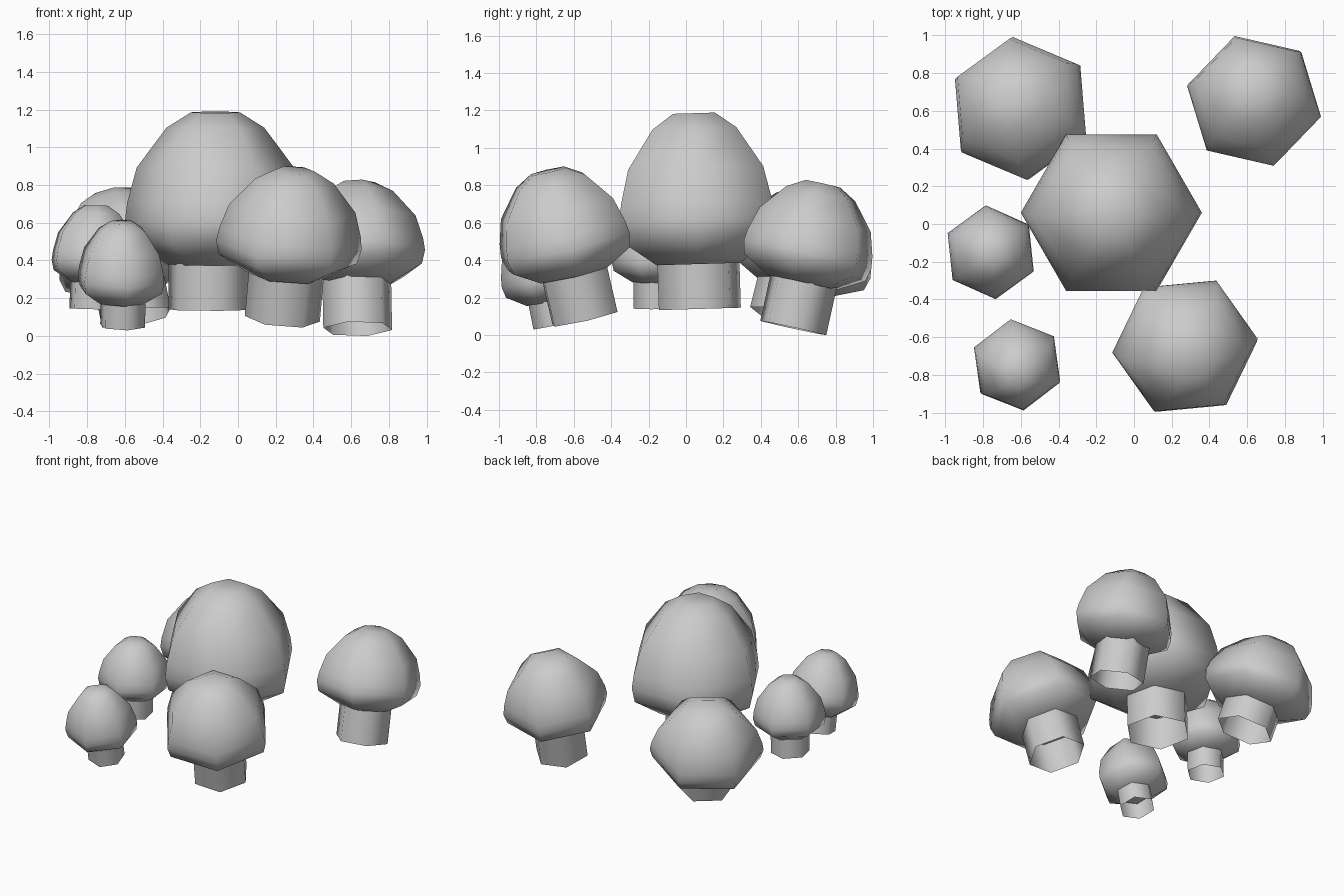
import bpy, bmesh, math
from mathutils import Vector, Matrix

if "Cube" in bpy.data.objects:
    bpy.data.objects.remove(bpy.data.objects["Cube"])

RIM = 0.28  # height fraction of the widest cap ring
# cap rings: radius, height, extra turn
CAP = [(0.54, 0, 0), (0.95, 0.15, 0), (1, RIM, 0), (0.975, 0.4, 0),
       (0.87, 0.63, 0), (0.54, 0.89, 0), (0.27, 0.99, 0)]


def loft(name, profile, turn, matrix, closed):
    """Six-sided skin over (radius, height, turn) rings, optionally closed at both ends."""
    bm = bmesh.new()
    rings = []
    for r, z, extra in profile:
        angles = [math.radians(turn + extra + 60 * i) for i in range(6)]
        rings.append([bm.verts.new((r * math.cos(a), r * math.sin(a), z)) for a in angles])
    for a, b in zip(rings, rings[1:]):
        for i in range(6):
            j = (i + 1) % 6
            bm.faces.new((a[i], a[j], b[j], b[i]))
    if closed:
        bm.faces.new(rings[0][::-1])
        bm.faces.new(rings[-1])
    mesh = bpy.data.meshes.new(name)
    bm.to_mesh(mesh)
    bm.free()
    ob = bpy.data.objects.new(name, mesh)
    ob.matrix_world = matrix
    bpy.context.collection.objects.link(ob)
    bpy.ops.object.select_all(action='DESELECT')
    ob.select_set(True)
    bpy.context.view_layer.objects.active = ob
    bpy.ops.object.shade_smooth_by_angle(angle=math.radians(62))


def mushroom(name, rim, radius, height, lean, turn, stem, stem_radius, stem_turn, stem_shift=(0, 0)):
    """Cap and open stem along a leaning axis; rim is the centre of the widest ring."""
    axis = Vector((*lean, 1))
    tilt = Vector((0, 0, 1)).rotation_difference(axis).to_matrix().to_4x4()
    matrix = Matrix.Translation(rim) @ tilt
    loft(name + "_cap", [(r * radius, (z - RIM) * height, t) for r, z, t in CAP], turn, matrix, True)
    low = -RIM * height
    shift = Matrix.Translation((*stem_shift, 0))
    loft(name + "_stem", [(stem_radius, low - stem, 0), (stem_radius, low + 0.01, 0)],
         stem_turn, shift @ matrix, False)


# Cluster: rim centre, cap radius, cap height, lean, turn, stem length, radius, turn, shift
mushroom("large_mushroom", (-0.12, 0.06, 0.607), 0.48, 0.815, (0, -0.03), 0,
         0.24, 0.227, 45, (-0.03, 0))
mushroom("front_right_mushroom", (0.27, -0.645, 0.48), 0.388, 0.575, (0.09, -0.23), 5,
         0.24, 0.2, 3, (0, 0.015))
mushroom("back_right_mushroom", (0.637, 0.65, 0.43), 0.365, 0.545, (-0.02, 0.22), 46.7,
         0.25, 0.188, 14, (-0.01, 0.01))
mushroom("back_left_mushroom", (-0.6, 0.61, 0.40), 0.39, 0.53, (-0.2, 0.25), 36,
         0.17, 0.2, 39)
mushroom("small_left_mushroom", (-0.76, -0.15, 0.397), 0.25, 0.415, (0.03, 0), 36,
         0.14, 0.133, 42)
mushroom("small_front_mushroom", (-0.62, -0.745, 0.30), 0.247, 0.435, (0.02, -0.2), 38,
         0.13, 0.125, 42, (0.013, 0))
